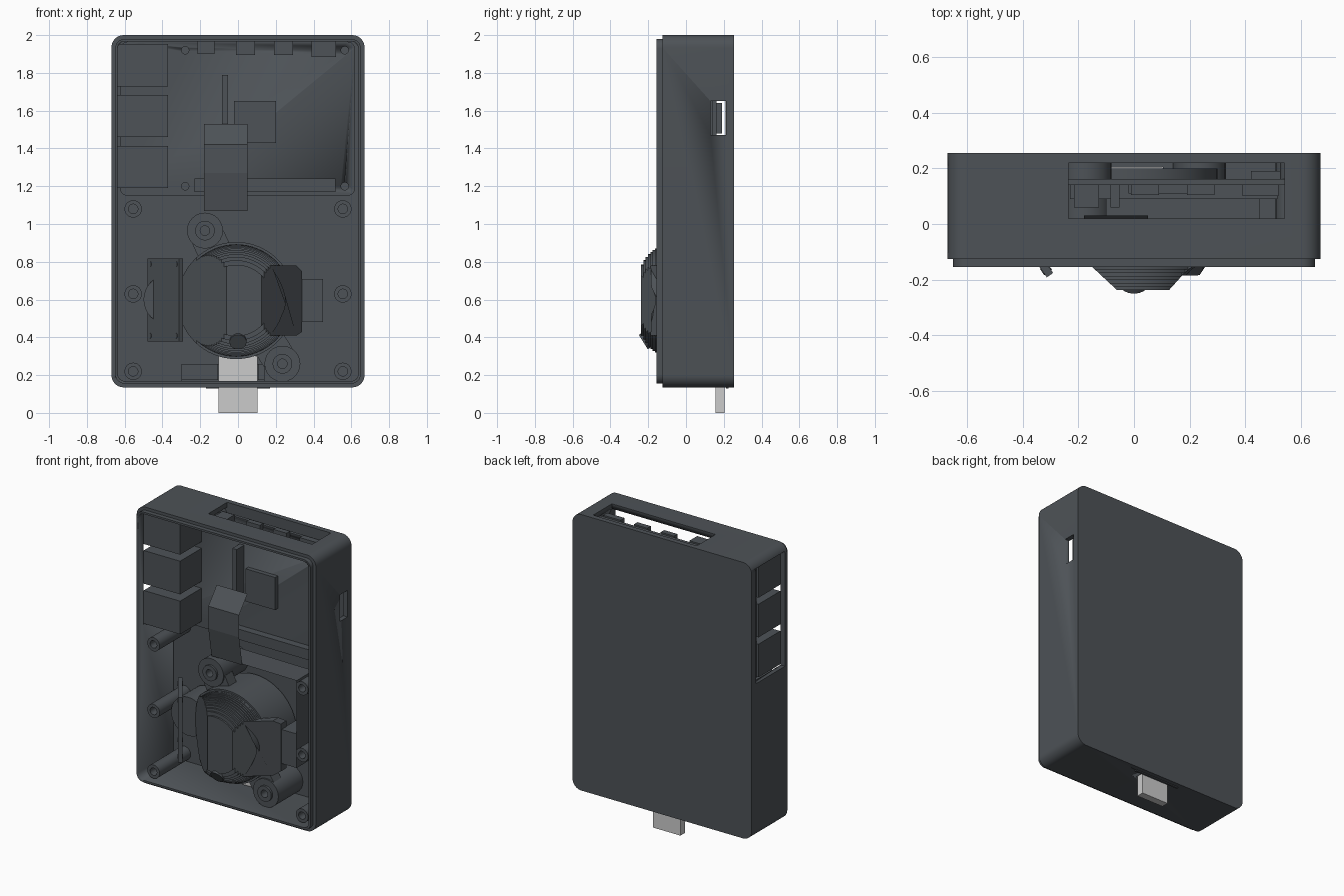
import bpy, bmesh, math
from mathutils import Vector

if "Cube" in bpy.data.objects:
    bpy.data.objects.remove(bpy.data.objects["Cube"])

def material(name, c):
    m = bpy.data.materials.new(name)
    m.diffuse_color = (*c, 1)
    m.use_nodes = True
    m.node_tree.nodes["Principled BSDF"].inputs["Base Color"].default_value = m.diffuse_color
    return m

DARK = material("dark_plastic", (0.075, 0.085, 0.095))
METAL = material("light_metal", (0.75, 0.77, 0.77))

def finish(name, bm, mat=DARK, smooth=True):
    bmesh.ops.recalc_face_normals(bm, faces=bm.faces)
    me = bpy.data.meshes.new(name)
    bm.to_mesh(me)
    bm.free()
    ob = bpy.data.objects.new(name, me)
    bpy.context.collection.objects.link(ob)
    me.materials.append(mat)
    if smooth:
        bpy.ops.object.select_all(action='DESELECT')
        ob.select_set(True)
        bpy.context.view_layer.objects.active = ob
        bpy.ops.object.shade_smooth_by_angle(angle=math.radians(30))
    return ob

def prism(name, pts, y0, y1, mat=DARK):
    """Extrude an x-z outline from y0 to y1."""
    bm = bmesh.new()
    f = bm.faces.new([bm.verts.new((x, y0, z)) for x, z in pts])
    g = bmesh.ops.extrude_face_region(bm, geom=[f])
    for v in g['geom']:
        if isinstance(v, bmesh.types.BMVert):
            v.co.y = y1
    return finish(name, bm, mat)

def box(name, x0, x1, y0, y1, z0, z1, mat=DARK):
    return prism(name, [(x0, z0), (x1, z0), (x1, z1), (x0, z1)], y0, y1, mat)

def rounded(name, x0, x1, z0, z1, y0, y1, r):
    pts = []
    for cx, cz, a in ((x1-r, z1-r, 0), (x0+r, z1-r, 90), (x0+r, z0+r, 180), (x1-r, z0+r, 270)):
        for i in range(9):
            t = math.radians(a + i * 90 / 8)
            pts.append((cx + r * math.cos(t), cz + r * math.sin(t)))
    return prism(name, pts, y0, y1)

def lathe(name, profile, cx, cz, n=48, closed=False, cuts=()):
    """Revolve (radius, y) points about the y axis; cuts are (point, normal) planes."""
    bm = bmesh.new()
    rings = [[bm.verts.new((cx + r * math.cos(i * math.tau / n), y,
                            cz + r * math.sin(i * math.tau / n))) for i in range(n)]
             for r, y in profile]
    pairs = list(zip(rings, rings[1:]))
    if closed:
        pairs.append((rings[-1], rings[0]))
    else:
        bm.faces.new(rings[0])
        bm.faces.new(rings[-1])
    for a, b in pairs:
        for i in range(n):
            bm.faces.new((a[i], a[(i+1) % n], b[(i+1) % n], b[i]))
    for co, no in cuts:
        g = bmesh.ops.bisect_plane(bm, geom=bm.verts[:] + bm.edges[:] + bm.faces[:],
                                   plane_co=co, plane_no=no, clear_outer=True)
        bmesh.ops.edgeloop_fill(bm, edges=[e for e in g['geom_cut'] if isinstance(e, bmesh.types.BMEdge)])
    return finish(name, bm)

def tube(name, x, z, r, hole, y0, y1):
    return lathe(name, [(r, y0), (r, y1), (hole, y1), (hole, y0)], x, z, 24, True)

def boolean(ob, cutter, op='DIFFERENCE'):
    m = ob.modifiers.new("cut", 'BOOLEAN')
    m.operation, m.object, m.solver = op, cutter, 'EXACT'
    bpy.context.view_layer.objects.active = ob
    bpy.ops.object.modifier_apply(modifier=m.name)
    bpy.data.objects.remove(cutter)

def strip(name, path, half, axis, thick=0.008):
    """Thin bent sheet: path points swept by +-half along an axis."""
    bm = bmesh.new()
    d = Vector(axis) * half
    rows = [(bm.verts.new(Vector(p) - d), bm.verts.new(Vector(p) + d)) for p in path]
    for a, b in zip(rows, rows[1:]):
        bm.faces.new((a[0], a[1], b[1], b[0]))
    bmesh.ops.solidify(bm, geom=bm.faces[:], thickness=thick)
    return finish(name, bm, DARK, False)

# case: hollow tray with stepped front lip and port openings
case = rounded("case", -0.67, 0.67, 0.135, 2.0, -0.125, 0.255, 0.065)
boolean(case, rounded("lip", -0.65, 0.65, 0.155, 1.98, -0.155, -0.1, 0.05), 'UNION')
boolean(case, rounded("cavity", -0.637, 0.637, 0.168, 1.967, -0.3, 0.222, 0.04))
for cut in ((-0.235, 0.54, 0.02, 0.22, 1.9, 2.1),       # top ports
            (-0.8, -0.6, -0.1, 0.21, 1.18, 1.955),      # side ports
            (0.6, 0.8, 0.13, 0.212, 1.47, 1.65),        # card slot
            (-0.11, 0.11, 0.145, 0.215, 0.1, 0.2)):     # plug opening
    boolean(case, box("cutter", *cut))
box("bottom_groove_bar", -0.17, 0.17, 0.212, 0.225, 0.128, 0.14)

# cover screw posts
for x in (-0.555, 0.555):
    for z in (0.22, 0.63, 1.08):
        tube("screw_post", x, z, 0.046, 0.025, -0.11, 0.225)

# circuit board, its spacers and components
board = rounded("circuit_board", -0.625, 0.62, 1.15, 1.965, 0.14, 0.162, 0.04)
for x in (-0.28, 0.565):
    for z in (1.2, 1.92):
        boolean(board, lathe("hole", [(0.02, 0.1), (0.02, 0.2)], x, z, 20))
        tube("board_spacer", x, z, 0.04, 0.02, 0.162, 0.225)
for z in (1.19, 1.46, 1.728):
    box("side_port", -0.642, -0.37, -0.09, 0.142, z, z + 0.224)
for x0, x1, z0, y0 in ((-0.215, -0.125, 1.9, 0.06), (-0.01, 0.09, 1.895, 0.105),
                       (0.19, 0.29, 1.895, 0.105), (0.39, 0.52, 1.885, 0.1)):
    box("top_port", x0, x1, y0, 0.142, z0, 1.975)
box("camera_connector", -0.085, -0.052, 0.06, 0.142, 1.42, 1.79)
box("processor", -0.02, 0.2, 0.11, 0.142, 1.43, 1.65)
box("pin_header", -0.23, 0.515, 0.09, 0.142, 1.17, 1.24)
box("card_holder", 0.42, 0.61, 0.16, 0.19, 1.48, 1.64)

# ribbon cable
strip("ribbon_front", [(-0.065, 0.03, 1.53), (-0.065, -0.06, 1.42), (-0.065, -0.06, 1.27),
                       (-0.065, -0.025, 1.07)], 0.115, (1, 0, 0))
strip("ribbon_side", [(-0.1, 0.07, 1.075), (0.452, 0.07, 1.07), (0.452, 0.07, 0.48)], 0.09, (0, 1, 0))

# ball housing: stepped dome with two slanted flats
prof, steps = [(0.31, 0.2), (0.31, -0.09)], 13
for i in range(steps):
    y = -0.09 - 0.148 * i / (steps - 1)
    t = i / (steps - 1)
    r = 0.14 + 0.17 * math.sqrt(max(0, 1 - t ** 1.6))
    prof += [(prof[-1][0], y), (r - 0.012, y)]
prof = [p for k, p in enumerate(prof) if k == 0 or p != prof[k-1]]
lathe("ball_housing", prof, -0.01, 0.595, 64,
      cuts=(((-0.155, -0.15, 0.6), (-0.68, -0.73, 0)), ((0.205, -0.15, 0.6), (0.74, -0.67, 0))))
lathe("housing_ear", [(0.13, 0.0), (0.13, 0.2)], -0.37, 0.6, 32)

# housing mounting lugs
for x, z, ix, iz in ((-0.175, 0.965, -0.09, 0.78), (0.235, 0.26, 0.13, 0.42)):
    tube("mount_lug", x, z, 0.095, 0.025, -0.04, 0.225)
    tube("lug_screw_ring", x, z, 0.052, 0.025, -0.055, 0.0)
    d = Vector((ix - x, iz - z)).normalized()
    n = Vector((-d.y, d.x)) * 0.09
    a, c = Vector((x, z)) + d * 0.04, Vector((ix, iz))
    prism("lug_arm", [tuple(a + n), tuple(c + n), tuple(c - n), tuple(a - n)], -0.03, 0.05)

# slanted roller pin at the lower front
bm = bmesh.new()
bmesh.ops.create_cone(bm, cap_ends=True, segments=24, radius1=0.045, radius2=0.045, depth=0.2)
p = finish("roller_pin", bm)
axis = Vector((0, -0.85, -0.53)).normalized()
p.rotation_euler = axis.to_track_quat('Z', 'Y').to_euler()
p.location = Vector((0, -0.226, 0.375)) - axis * 0.1

# slanted sensor board with four screw heads
bm = bmesh.new()
bmesh.ops.create_cube(bm, size=1)
for v in bm.verts:
    v.co = Vector((v.co.x * 0.29, v.co.y * 0.028, v.co.z * 0.44))
s = finish("sensor_board", bm)
s.location = (-0.385, -0.065, 0.598)
s.rotation_euler.z = math.radians(-55)
for i in (-1, 1):
    for k in (-1, 1):
        bm = bmesh.new()
        bmesh.ops.create_cone(bm, cap_ends=True, segments=16, radius1=0.014, radius2=0.014, depth=0.034)
        h = finish("sensor_screw", bm)
        h.parent = s
        h.location = (i * 0.12, 0, k * 0.19)
        h.rotation_euler.x = math.radians(90)

# curved guard on the right, sloping back, with the second sensor behind it
pts = [(0.31, 0.78), (0.34, 0.75), (0.34, 0.43), (0.31, 0.41)]
pts += [(0.17 + 0.08 * math.sin(math.pi * i / 16), 0.41 + 0.37 * i / 16) for i in range(17)]
guard = prism("curved_guard", pts, 0, 1)
for v in guard.data.vertices:
    front = -0.185 + max(0, v.co.x - 0.235) * 1.5
    v.co.y = front + v.co.y * 0.06
box("side_sensor", 0.335, 0.45, -0.02, 0.15, 0.48, 0.71)

# plug and its small board
box("plug", -0.102, 0.102, 0.155, 0.205, 0.0, 0.3, METAL)
box("plug_board", -0.3, 0.14, 0.205, 0.224, 0.17, 0.26)
box("plug_bracket", -0.3, -0.105, 0.12, 0.206, 0.175, 0.26)
box("plug_bracket_right", 0.105, 0.14, 0.12, 0.206, 0.175, 0.26)
